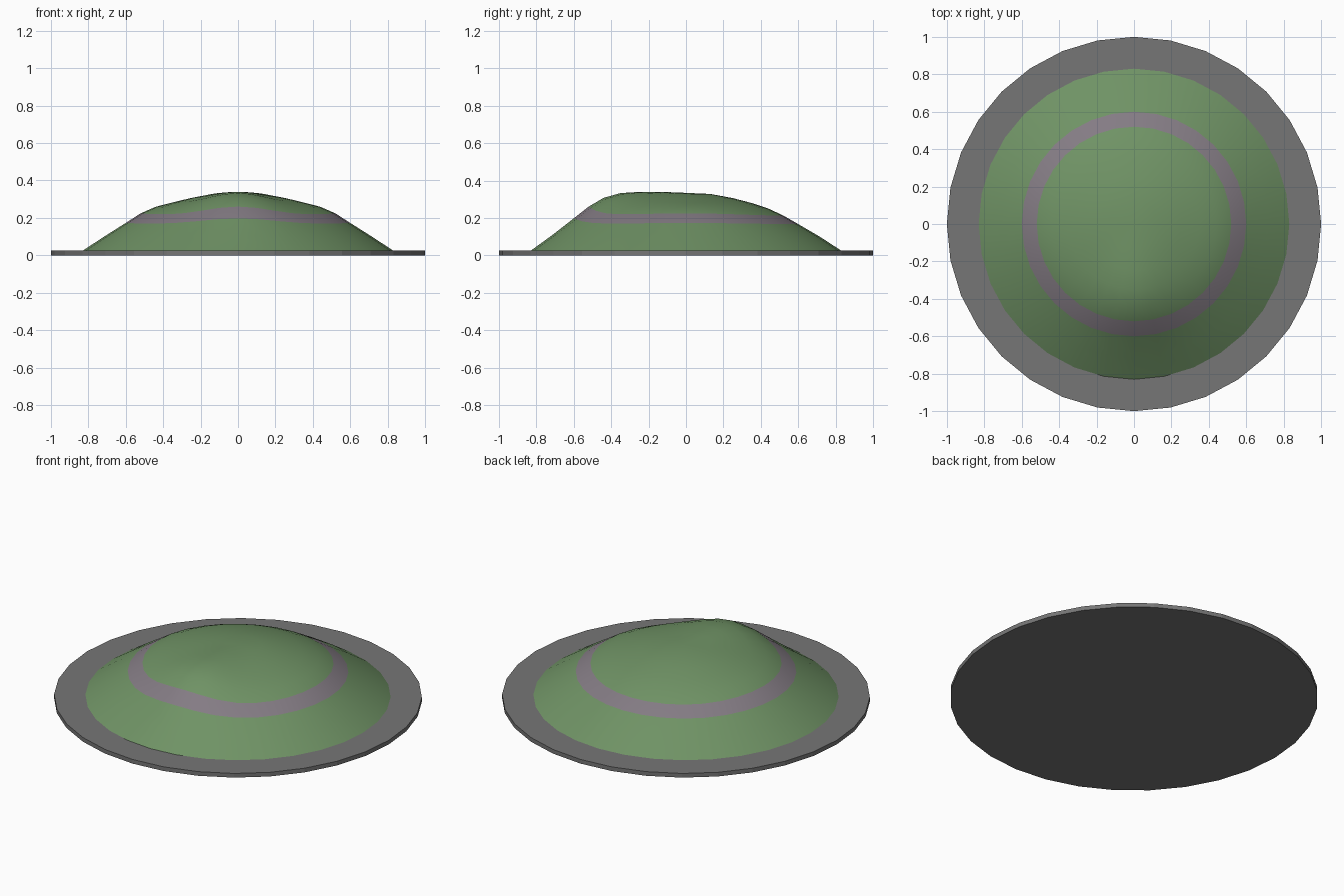
import bpy, bmesh
from math import sin, cos, pi, exp

if "Cube" in bpy.data.objects:
    bpy.data.objects.remove(bpy.data.objects["Cube"])

N = 32
# base dome profile: radius, height
PROFILE = [(0.83, 0.025), (0.715, 0.1), (0.6, 0.167), (0.52, 0.213), (0.44, 0.25), (0.35, 0.28),
           (0.25, 0.306), (0.13, 0.328)]


def material(name, rgb):
    m = bpy.data.materials.new(name)
    m.diffuse_color = (*rgb, 1)
    m.use_nodes = True
    m.node_tree.nodes["Principled BSDF"].inputs["Base Color"].default_value = m.diffuse_color
    return m


def height(x, y, z, r):
    # hump towards the front plus a slight lift at the left and right flanks
    bump = 0.058 * exp(-(x * x + (y + 0.42) ** 2) / (2 * 0.16 ** 2))
    flank = 0.012 * (x / max(r, 0.01)) ** 4 * exp(-((r - 0.5) / 0.12) ** 2)
    fade = min(1, (0.83 - r) / 0.15)
    return z + (bump + flank) * fade


# flat round base plate
bpy.ops.mesh.primitive_cylinder_add(vertices=N, radius=1, depth=0.025, location=(0, 0, 0.0125))
plate = bpy.context.object
plate.name = "base_plate"
plate.data.materials.append(material("plate_grey", (0.18, 0.18, 0.18)))

# lopsided mound with a painted ring
bm = bmesh.new()
rings = []
for r, z in PROFILE:
    ring = []
    for i in range(N):
        a = 2 * pi * i / N
        x, y = r * sin(a), r * cos(a)
        ring.append(bm.verts.new((x, y, height(x, y, z, r))))
    rings.append(ring)
top = bm.verts.new((0, 0, 0.334))
for k in range(len(rings) - 1):
    for i in range(N):
        j = (i + 1) % N
        f = bm.faces.new((rings[k][i], rings[k][j], rings[k + 1][j], rings[k + 1][i]))
        f.material_index = 1 if k == 2 else 0
for i in range(N):
    bm.faces.new((rings[-1][i], rings[-1][(i + 1) % N], top))
bmesh.ops.recalc_face_normals(bm, faces=bm.faces)
if top.link_faces[0].normal.z < 0:
    bmesh.ops.reverse_faces(bm, faces=bm.faces)
for f in bm.faces:
    f.smooth = True
mesh = bpy.data.meshes.new("mound")
bm.to_mesh(mesh)
bm.free()
mound = bpy.data.objects.new("mound", mesh)
bpy.context.collection.objects.link(mound)
mesh.materials.append(material("mound_green", (0.16, 0.29, 0.13)))
mesh.materials.append(material("ring_mauve", (0.23, 0.2, 0.23)))
